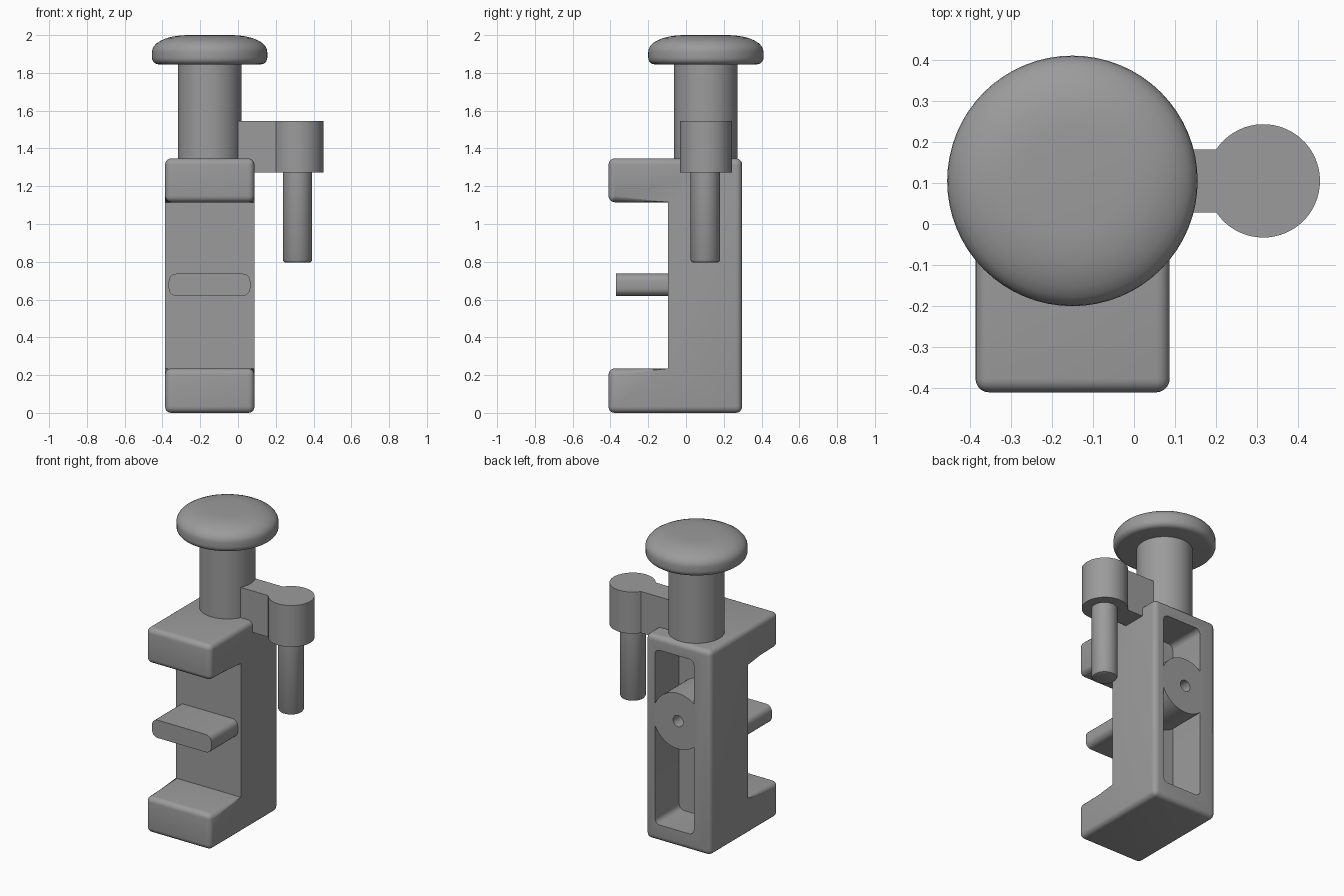
import bpy, bmesh, math

if "Cube" in bpy.data.objects:
    bpy.data.objects.remove(bpy.data.objects["Cube"])

PX, PY = -0.15, 0.105   # post axis
LX = 0.315              # lever end axis

# Dark grey finish shared by all parts
grey = bpy.data.materials.new("dark_grey")
grey.diffuse_color = (.33, .33, .33, 1)
grey.use_nodes = True
grey.node_tree.nodes["Principled BSDF"].inputs["Base Color"].default_value = grey.diffuse_color


def finish(name, bm):
    mesh = bpy.data.meshes.new(name)
    bmesh.ops.recalc_face_normals(bm, faces=bm.faces)
    bm.to_mesh(mesh)
    bm.free()
    mesh.materials.append(grey)
    ob = bpy.data.objects.new(name, mesh)
    bpy.context.collection.objects.link(ob)
    return ob


def smooth(ob):
    bpy.ops.object.select_all(action='DESELECT')
    ob.select_set(True)
    bpy.context.view_layer.objects.active = ob
    bpy.ops.object.shade_smooth_by_angle(angle=math.radians(30))


def bevel(bm, edges, width, segs=5):
    bmesh.ops.bevel(bm, geom=list(edges), offset=width, segments=segs,
                    profile=0.5, affect='EDGES')


def box(name, lo, hi, round_y):
    """Box between two corners with the edges along y rounded."""
    bm = bmesh.new()
    bmesh.ops.create_cube(bm, size=1)
    for v in bm.verts:
        v.co = [(a + b) / 2 + c * (b - a) for a, b, c in zip(lo, hi, v.co)]
    bevel(bm, [e for e in bm.edges
               if abs(e.verts[0].co.y - e.verts[1].co.y) > 1e-4], round_y)
    return finish(name, bm)


def prism(outline, move):
    """Closed outline extruded by a vector."""
    bm = bmesh.new()
    face = bm.faces.new([bm.verts.new(p) for p in outline])
    ext = bmesh.ops.extrude_face_region(bm, geom=[face], use_keep_orig=True)
    bmesh.ops.translate(bm, vec=move, verts=[v for v in ext['geom']
                                             if isinstance(v, bmesh.types.BMVert)])
    return bm


def lathe(name, profile, x, y, axis='Z', steps=64):
    """Spin (radius, height) points about a z or y axis."""
    bm = bmesh.new()
    rings = []
    for r, h in profile:
        ring = []
        for i in range(steps):
            a = 2 * math.pi * i / steps
            c, s = r * math.cos(a), r * math.sin(a)
            ring.append(bm.verts.new((x + c, y + s, h) if axis == 'Z'
                                     else (x + c, h, y + s)))
        rings.append(ring)
    for r0, r1 in zip(rings, rings[1:]):
        for i in range(steps):
            j = (i + 1) % steps
            bm.faces.new((r0[i], r0[j], r1[j], r1[i]))
    bm.faces.new(rings[0])
    bm.faces.new(rings[-1])
    return finish(name, bm)


def cut(ob, tool):
    mod = ob.modifiers.new("cut", 'BOOLEAN')
    mod.operation = 'DIFFERENCE'
    mod.solver = 'EXACT'
    mod.object = tool
    bpy.context.view_layer.objects.active = ob
    bpy.ops.object.modifier_apply(modifier=mod.name)
    bpy.data.objects.remove(tool)


# C-shaped body: side profile extruded along x, all but the spine's front rounded
side = [(-.41, 0), (.297, 0), (.297, 1.347), (-.41, 1.347),
        (-.41, 1.115), (-.095, 1.115), (-.095, .235), (-.41, .235)]
bm = prism([(-.386, y, z) for y, z in side], (.473, 0, 0))
bevel(bm, [e for e in bm.edges
           if any(abs(v.co.y + .095) > 1e-4 for v in e.verts)], .033)
body = finish("clamp_body", bm)

# Back pocket that leaves a round hub standing, then the hub's hole
pocket = box("pocket_cutter", (-.265, .045, .11), (.018, .4, 1.26), .035)
cut(pocket, lathe("hub_cutter", [(.183, -.1), (.183, .297)], PX, .83, 'Y'))
cut(body, pocket)
cut(body, lathe("hole_cutter", [(.037, .1), (.037, .5)], PX, .83, 'Y', 32))
smooth(body)

# Front bar
smooth(box("front_bar", (-.367, -.37, .62), (.065, -.08, .737), .04))

# Post and mushroom knob
smooth(lathe("post", [(.168, 1.3), (.168, 1.87)], PX, PY))
knob = [(.268, 1.845)]
knob += [(.27 + .035 * math.sin(a), 1.88 - .035 * math.cos(a))
         for a in (math.pi / 2 * i / 6 for i in range(1, 7))]
knob += [(.305, 1.91), (.303, 1.925), (.296, 1.94), (.282, 1.956), (.258, 1.971),
         (.228, 1.984), (.192, 1.993), (.155, 1.998), (.12, 2.0)]
smooth(lathe("knob", knob, PX, PY))

# Side lever: keyhole-shaped arm with a round end, and its hanging pin
R, HALF = .138, .077
a0 = math.pi - math.asin(HALF / R)
arc = [(LX + R * math.cos(a), PY + R * math.sin(a), 1.273)
       for a in (-a0 + 2 * a0 * i / 48 for i in range(49))]
outline = [(-.1, PY - HALF, 1.273)] + arc + [(-.1, PY + HALF, 1.273)]
smooth(finish("lever", prism(outline, (0, 0, .273))))
smooth(lathe("lever_pin", [(.063, .795), (.072, .799), (.078, .81), (.078, 1.3)],
             LX, PY - .003, 'Z', 48))
